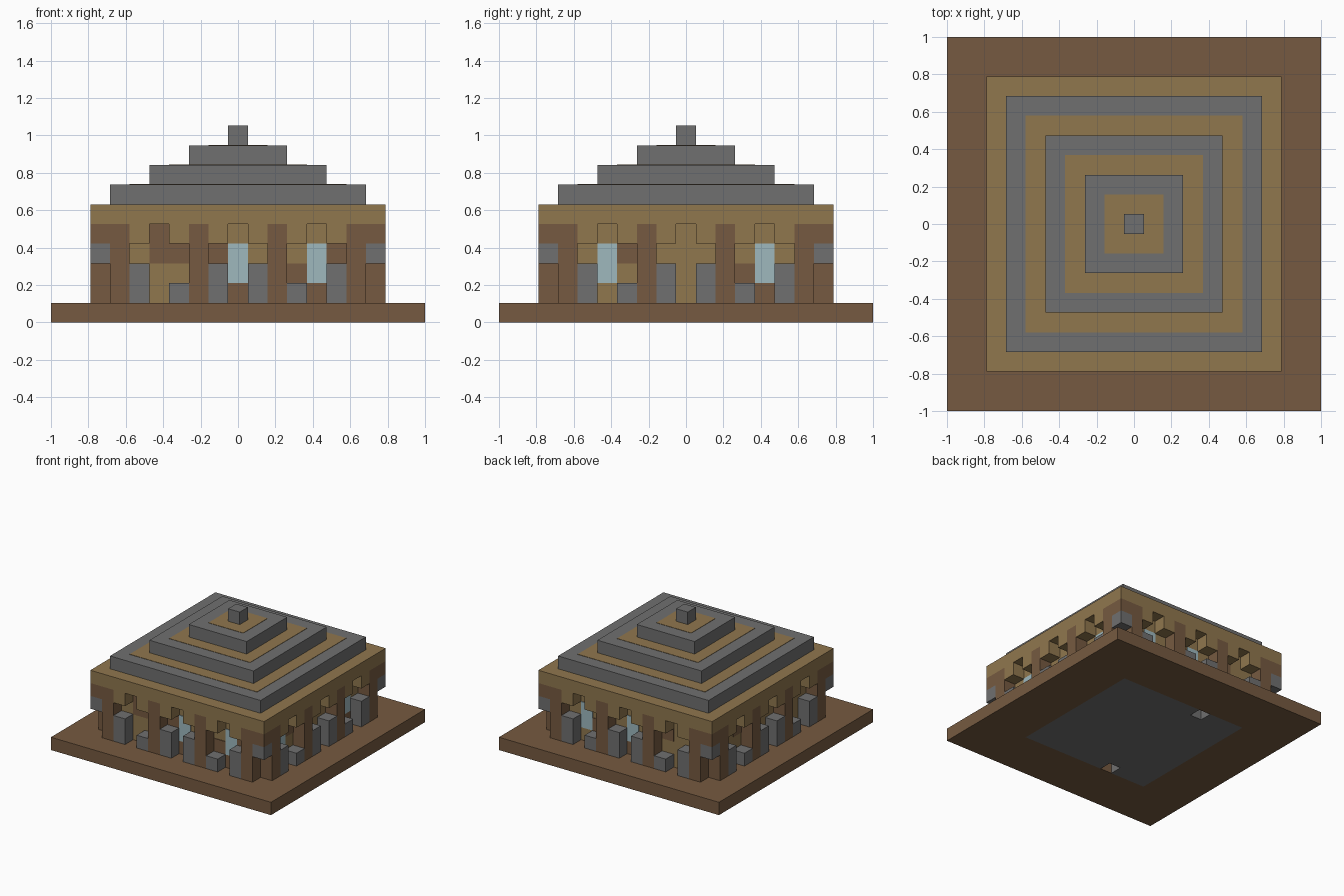
import bpy, bmesh
from mathutils import Matrix, Vector
from math import pi

if "Cube" in bpy.data.objects:
    bpy.data.objects.remove(bpy.data.objects["Cube"])

U = 2 / 19          # one block
T = 0.05            # plate thickness in blocks


def material(name, rgb):
    m = bpy.data.materials.new(name)
    m.diffuse_color = (*rgb, 1)
    m.use_nodes = True
    m.node_tree.nodes["Principled BSDF"].inputs["Base Color"].default_value = m.diffuse_color
    return m


BROWN = material("dark_wood", (0.181, 0.102, 0.052))
TAN = material("light_wood", (0.279, 0.184, 0.076))
GREY = material("stone", (0.160, 0.160, 0.160))
GLASS = material("glass", (0.342, 0.479, 0.515))


def build(name, boxes, mat):
    """One object from boxes (x0, x1, y0, y1, z0, z1) given in blocks."""
    bm = bmesh.new()
    for x0, x1, y0, y1, z0, z1 in boxes:
        size = Matrix.Diagonal((x1 - x0, y1 - y0, z1 - z0, 1))
        mid = Matrix.Translation(((x0 + x1) / 2, (y0 + y1) / 2, (z0 + z1) / 2))
        bmesh.ops.create_cube(bm, size=1, matrix=Matrix.Scale(U, 4) @ mid @ size)
    me = bpy.data.meshes.new(name)
    bm.to_mesh(me)
    bm.free()
    me.materials.append(mat)
    ob = bpy.data.objects.new(name, me)
    bpy.context.collection.objects.link(ob)
    return ob


def on_side(k, box):
    """Turn a front-side box by k quarter turns."""
    x0, x1, y0, y1, z0, z1 = box
    r = Matrix.Rotation(k * pi / 2, 3, 'Z')
    p, q = r @ Vector((x0, y0, z0)), r @ Vector((x1, y1, z1))
    return (min(p.x, q.x), max(p.x, q.x), min(p.y, q.y), max(p.y, q.y), z0, z1)


def all_sides(boxes):
    return [on_side(k, b) for k in range(4) for b in boxes]


def square(half, z0, z1):
    return (-half, half, -half, half, z0, z1)


def outer(a, z0, z1):
    """Block column in the outermost ring on the front side."""
    return (a - .5, a + .5, -7.5, -6.5, z0, z1)


# Base rim and stone floor with two small openings
build("base_rim", [(-9.5, 9.5, -9.5, -5.5, 0, 1), (-9.5, 9.5, 5.5, 9.5, 0, 1),
                   (-9.5, -5.5, -5.5, 5.5, 0, 1), (5.5, 9.5, -5.5, 5.5, 0, 1)], BROWN)
build("floor", [(-5.5, -2.5, -5.5, 5.5, 0, 1), (-2.5, -1.5, -4.5, 4.5, 0, 1),
                (-1.5, 5.5, -5.5, 5.5, 0, 1)], GREY)

# Walls
build("walls", all_sides([(-6.5, 5.5, -6.5, -5.5, 1, 5)]), TAN)

# Pillars, low stone blocks and beam ends
build("pillars", all_sides([outer(a, 1, 5) for a in (-6, -2, 2, 6)]), BROWN)
build("low_blocks", all_sides([outer(a, 1, 2 if abs(a) == 3 else 3)
                               for a in (-5, -3, -1, 1, 3, 5)]), GREY)
build("eave_brackets", all_sides([outer(a, 4, 5) for a in (-5, -3, -1, 1, 3, 5)]), TAN)
build("corner_blocks", all_sides([outer(7, 4, 5)]), BROWN)
build("corner_lanterns", all_sides([outer(7, 3, 4)]), GREY)

# Window panes and dark boards: per side, (column, bottom row, top row)
PANES = [[0, 4], [-4, 4], [-4, 0], []]
BOARDS = [
    [(-4, 3, 5), (-3, 3, 4), (-1, 3, 4), (0, 1, 2), (3, 2, 3), (4, 1, 2), (5, 3, 4)],
    [(-3, 3, 4), (3, 2, 3), (4, 1, 2)],
    [(0, 1, 2), (-3, 2, 3), (3, 3, 4)],
    [(-3, 3, 4), (3, 2, 3)],
]


def plate(k, a, z0, z1):
    return on_side(k, (a - .5, a + .5, -6.5 - T, -6.5, z0, z1))


build("window_panes", [plate(k, a, 2, 4) for k in range(4) for a in PANES[k]], GLASS)
build("wall_boards", [plate(k, *b) for k in range(4) for b in BOARDS[k]], BROWN)

# Eave slab and stepped roof with light inlays between the tiers
build("eave", [square(7.5, 5, 6)], TAN)
for i, half in enumerate((6.5, 4.5, 2.5, 0.5)):
    build(f"roof_tier_{i + 1}", [square(half, 6 + i, 7 + i)], GREY)
    if half > 1:
        build(f"roof_inlay_{i + 1}", [square(half - 1, 7 + i, 7 + i + T / 2)], TAN)
